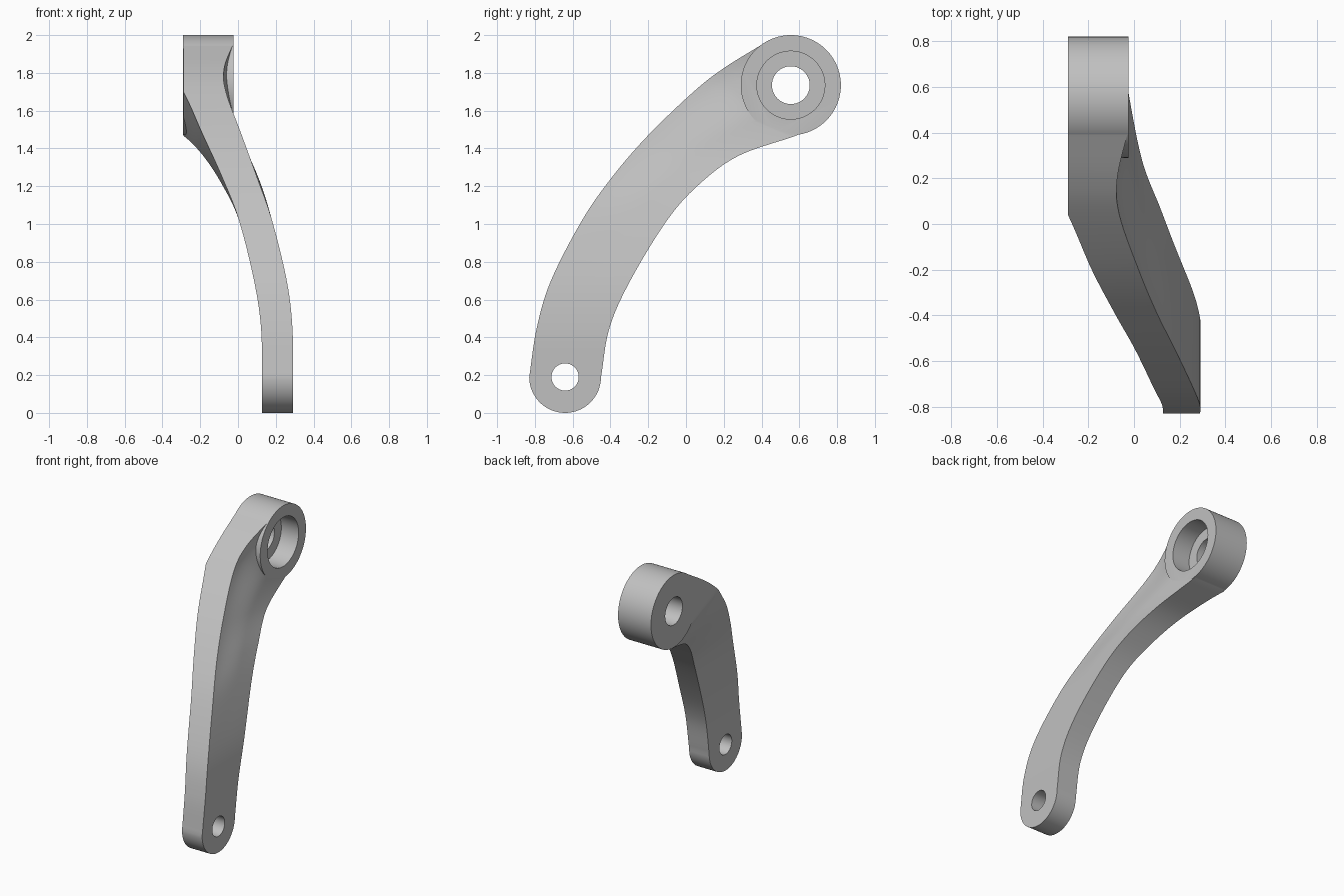
import bpy, bmesh, math
from mathutils import Matrix, Vector

cube = bpy.data.objects.get("Cube")
if cube:
    bpy.data.objects.remove(cube)

grey = bpy.data.materials.new("light_grey_metal")
grey.use_nodes = True
colour = (0.53, 0.53, 0.53, 1)
grey.diffuse_color = colour
grey.node_tree.nodes["Principled BSDF"].inputs["Base Color"].default_value = colour

LOW = (-0.64, 0.19)      # y, z of the small end
HIGH = (0.555, 1.735)    # y, z of the boss
X_LEFT, X_RIGHT = -0.023, -0.29


def make_object(name, bm):
    bmesh.ops.recalc_face_normals(bm, faces=bm.faces)
    mesh = bpy.data.meshes.new(name)
    bm.to_mesh(mesh)
    bm.free()
    mesh.materials.append(grey)
    obj = bpy.data.objects.new(name, mesh)
    bpy.context.collection.objects.link(obj)
    return obj


def x_cylinder(name, centre, radius, x0, x1):
    bm = bmesh.new()
    place = Matrix.Translation(((x0 + x1) / 2, *centre)) @ Matrix.Rotation(math.pi / 2, 4, 'Y')
    bmesh.ops.create_cone(bm, cap_ends=True, segments=96, radius1=radius,
                          radius2=radius, depth=abs(x1 - x0), matrix=place)
    return make_object(name, bm)


def combine(target, tool, operation):
    mod = target.modifiers.new(operation.lower(), 'BOOLEAN')
    mod.object, mod.operation, mod.solver = tool, operation, 'EXACT'
    bpy.context.view_layer.objects.active = target
    bpy.ops.object.modifier_apply(modifier=mod.name)
    bpy.data.objects.remove(tool)


# Arm stations: outer y, z, inner y, z, right x, left x at outer edge, left x at inner edge
stations = [Vector(s) for s in (
    (-.83, .19, -.45, .19, .127, .29, .29),
    (-.79, .45, -.405, .45, .122, .288, .288),
    (-.715, .7, -.295, .7, .085, .258, .258),
    (-.55, 1.02, -.10, 1.02, .005, .18, .18),
    (-.39, 1.25, .07, 1.21, -.085, .1, .115),
    (-.2, 1.47, .28, 1.362, -.185, .02, .035),
    (.04, 1.70, .58, 1.467, -.29, -.064, -.025),
    (.2, 1.825, .62, 1.50, -.39, -.073, -.025),
    (.41, 1.955, .66, 1.60, -.5, -.025, -.025))]


def catmull(p, q, r, s, t):
    return 0.5 * (2 * q + (r - p) * t + (2 * p - 5 * q + 4 * r - s) * t * t
                  + (3 * q - p - 3 * r + s) * t ** 3)


# Rounded lower end, then the curved sweep
rows = []
for i in range(16):
    a = math.radians(89) * (1 - i / 16)
    dy, dz = 0.19 * math.cos(a), LOW[1] - 0.19 * math.sin(a)
    rows.append(Vector((LOW[0] - dy, dz, LOW[0] + dy, dz, .127, .29, .29)))
ctrl = [2 * stations[0] - stations[1]] + stations + [2 * stations[-1] - stations[-2]]
STEPS, COLS = 10, 16
for i in range(len(stations) - 1):
    rows += [catmull(*ctrl[i:i + 4], k / STEPS) for k in range(STEPS)]
rows.append(stations[-1])

# Each station becomes a closed ring of right side and left side points
bm = bmesh.new()
rings = []
for oy, oz, iy, iz, right, left_o, left_i in rows:
    right_pts, left_pts = [], []
    for c in range(COLS + 1):
        s = c / COLS
        e = min(1, s / 0.6)
        e = e * e * (3 - 2 * e)
        y, z = oy + (iy - oy) * s, oz + (iz - oz) * s
        right_pts.append((max(right, X_RIGHT + 0.001), y, z))
        left_pts.append((left_o + (left_i - left_o) * e, y, z))
    rings.append([bm.verts.new(p) for p in right_pts + left_pts[::-1]])
for a, b in zip(rings, rings[1:]):
    for j in range(len(a)):
        k = (j + 1) % len(a)
        bm.faces.new((a[j], a[k], b[k], b[j]))
bm.faces.new(rings[0])
for c in range(COLS):
    r = rings[-1]
    bm.faces.new((r[c], r[c + 1], r[-2 - c], r[-1 - c]))
arm = make_object("crank_arm", bm)

# Boss joined on, then holes and counterbore cut through
combine(arm, x_cylinder("boss", HIGH, 0.265, X_RIGHT, X_LEFT), 'UNION')
combine(arm, x_cylinder("boss_hole", HIGH, 0.1, -0.5, 0.2), 'DIFFERENCE')
combine(arm, x_cylinder("boss_counterbore", HIGH, 0.18, -0.163, 0.2), 'DIFFERENCE')
combine(arm, x_cylinder("small_end_hole", LOW, 0.072, -0.1, 0.5), 'DIFFERENCE')

bpy.ops.object.select_all(action='DESELECT')
arm.select_set(True)
bpy.context.view_layer.objects.active = arm
bpy.ops.object.shade_smooth_by_angle(angle=math.radians(25))
